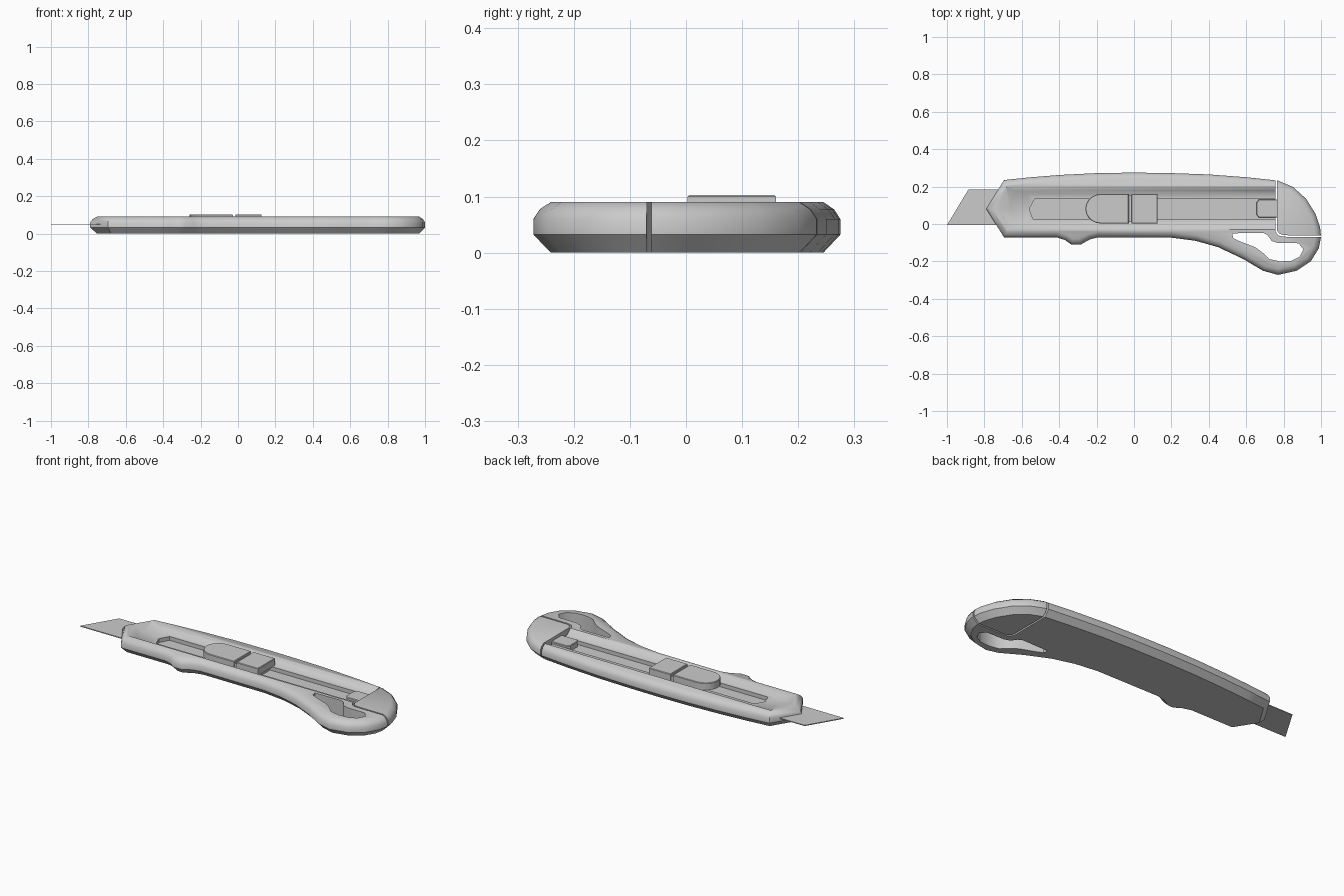
import bpy, bmesh, math
from mathutils import Vector

if "Cube" in bpy.data.objects:
    bpy.data.objects.remove(bpy.data.objects["Cube"])


def inset(pts, d):
    # mitred inward offset of a clockwise outline
    out = []
    n = len(pts)
    for i in range(n):
        p, a, b = Vector(pts[i]), Vector(pts[i - 1]), Vector(pts[(i + 1) % n])
        u, v = (p - a).normalized(), (b - p).normalized()
        nu, nv = Vector((u.y, -u.x)), Vector((v.y, -v.x))
        m = (nu + nv).normalized()
        out.append(tuple(p + m * (d / max(m.dot(nu), 0.4))))
    return out


def loft(name, rings):
    # closed solid through a stack of (outline, z) rings
    bm = bmesh.new()
    layers = [[bm.verts.new((x, y, z)) for x, y in pts] for pts, z in rings]
    n = len(layers[0])
    for lo, hi in zip(layers, layers[1:]):
        for i in range(n):
            j = (i + 1) % n
            bm.faces.new((lo[i], lo[j], hi[j], hi[i]))
    bm.faces.new(layers[0])
    bm.faces.new(layers[-1])
    bmesh.ops.recalc_face_normals(bm, faces=bm.faces)
    me = bpy.data.meshes.new(name)
    bm.to_mesh(me)
    bm.free()
    ob = bpy.data.objects.new(name, me)
    bpy.context.collection.objects.link(ob)
    return ob


def prism(name, pts, z0, z1, bevel=0.0):
    rings = [(pts, z0), (pts, z1 - bevel)]
    if bevel:
        rings.append((inset(pts, bevel), z1))
    return loft(name, rings)


def activate(ob):
    bpy.ops.object.select_all(action='DESELECT')
    ob.select_set(True)
    bpy.context.view_layer.objects.active = ob


def boolean(ob, cutter, op='DIFFERENCE'):
    activate(ob)
    m = ob.modifiers.new("cut", 'BOOLEAN')
    m.object, m.operation, m.solver = cutter, op, 'EXACT'
    bpy.ops.object.modifier_apply(modifier=m.name)
    bpy.data.objects.remove(cutter)


def smooth(ob):
    activate(ob)
    bpy.ops.object.shade_smooth_by_angle(angle=math.radians(40))


# Clockwise silhouette of the whole handle
outline = [
    (-0.79, 0.08), (-0.695, 0.235), (-0.55, 0.25), (-0.4, 0.262), (-0.2, 0.272),
    (0, 0.275), (0.2, 0.272), (0.4, 0.265), (0.6, 0.25), (0.77, 0.232),
    (0.85, 0.198), (0.92, 0.135), (0.97, 0.055), (0.995, -0.02), (1.0, -0.07),
    (0.988, -0.13), (0.945, -0.2), (0.87, -0.25), (0.77, -0.272), (0.69, -0.25),
    (0.58, -0.185), (0.45, -0.124), (0.33, -0.09), (0.2, -0.073), (-0.19, -0.071),
    (-0.235, -0.082), (-0.285, -0.11), (-0.335, -0.11), (-0.37, -0.085),
    (-0.415, -0.071), (-0.695, -0.071)]


def handle(name):
    section = [(0.03, 0), (0, 0.032), (0, 0.06), (0.011, 0.077), (0.03, 0.09)]
    return loft(name, [(inset(outline, d) if d else outline, z) for d, z in section])


# Handle body, with the end cap region removed
body = handle("handle_body")
boolean(body, prism("cap_gap", [(0.756, 0.4), (1.2, 0.4), (1.2, -0.072), (0.795, -0.068),
                                (0.77, -0.06), (0.756, -0.04)], -0.1, 0.2))

# End cap
cap = handle("end_cap")
boolean(cap, prism("cap_region", [(0.765, 0.4), (1.2, 0.4), (1.2, -0.063), (0.8, -0.06),
                                  (0.777, -0.052), (0.765, -0.035)], -0.1, 0.2), 'INTERSECT')

# Hanging hole
hole = [(0.525, -0.05), (0.69, -0.047), (0.715, -0.06), (0.735, -0.09), (0.77, -0.102),
        (0.88, -0.103), (0.905, -0.135), (0.885, -0.175), (0.84, -0.197), (0.78, -0.2),
        (0.725, -0.188), (0.69, -0.155), (0.65, -0.125), (0.56, -0.09), (0.53, -0.075)]
boolean(body, prism("hole_cut", hole, -0.1, 0.2))

# Sloped valley between the two rails, ramping up at the nose


def valley(x, y0, y1):
    mid = (y0 + y1) / 2
    return [(x - 0.03, mid), (x, y1), (0.9, y1), (0.9, y0), (x, y0)]


boolean(body, loft("valley_cut", [(valley(-0.57, 0.005, 0.162), 0.062),
                                  (valley(-0.63, -0.012, 0.178), 0.075),
                                  (valley(-0.69, -0.032, 0.205), 0.092)]))

# Slide slot
slot = [(-0.56, 0.08), (-0.53, 0.135), (0.9, 0.135), (0.9, 0.027), (-0.54, 0.027)]
boolean(body, prism("slot_cut", slot, 0.04, 0.2))
smooth(body)
smooth(cap)

# Blade
prism("blade", [(-1.0, -0.006), (-0.885, 0.185), (-0.62, 0.185), (-0.62, -0.006)], 0.047, 0.052)

# Thumb slider: rounded front pad, rear pad and the carrier under both
front = [(-0.18 - 0.08 * math.sin(t), 0.0815 - 0.0785 * math.cos(t))
         for t in [math.pi * i / 10 for i in range(11)]]
front += [(-0.028, 0.16), (-0.028, 0.003)]
rear = [(-0.013, 0.003), (-0.013, 0.16), (0.125, 0.16), (0.125, 0.003)]
core = [(-0.17, 0.035), (-0.17, 0.128), (0.11, 0.128), (0.11, 0.035)]
link = [(-0.03, 0.01), (-0.03, 0.153), (-0.011, 0.153), (-0.011, 0.01)]
prism("slider_front_pad", front, 0.062, 0.103, 0.003)
prism("slider_rear_pad", rear, 0.062, 0.103, 0.003)
prism("slider_carrier", core, 0.04, 0.07)
prism("slider_link", link, 0.062, 0.09)

# Tongue of the end cap lying in the slot
prism("cap_tongue", [(0.655, 0.05), (0.655, 0.115), (0.668, 0.131), (0.77, 0.131),
                     (0.77, 0.034), (0.668, 0.034)], 0.04, 0.072, 0.003)
